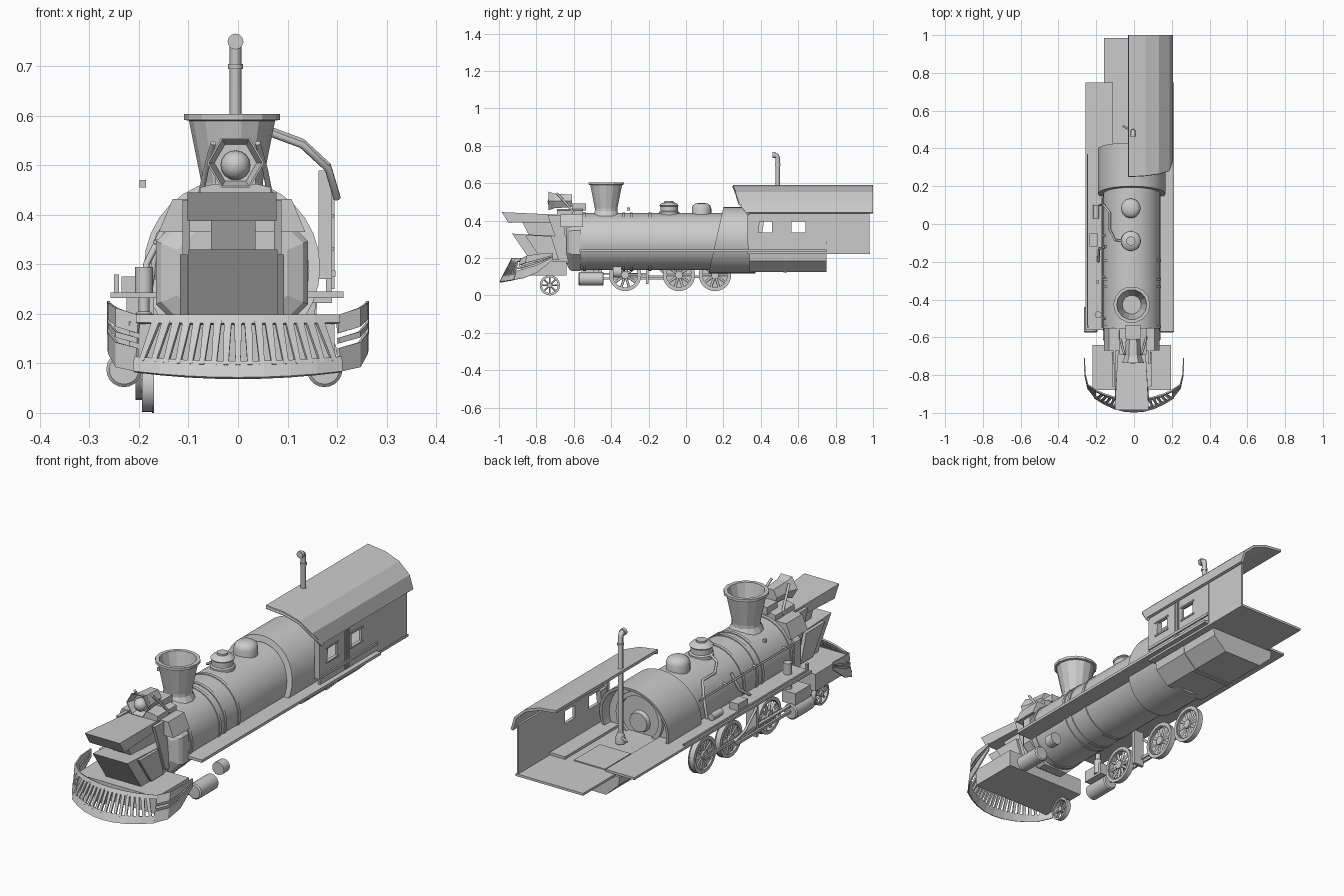
import bpy, bmesh
from math import sin, cos, pi, radians
from mathutils import Vector

CX = -0.012   # centre line of the boiler


def mesh(name, verts, faces, smooth=False):
    me = bpy.data.meshes.new(name)
    me.from_pydata([tuple(v) for v in verts], [], faces)
    bm = bmesh.new()
    bm.from_mesh(me)
    bmesh.ops.recalc_face_normals(bm, faces=bm.faces)
    bm.to_mesh(me)
    bm.free()
    ob = bpy.data.objects.new(name, me)
    bpy.context.collection.objects.link(ob)
    if smooth:
        bpy.ops.object.select_all(action='DESELECT')
        ob.select_set(True)
        bpy.context.view_layer.objects.active = ob
        bpy.ops.object.shade_smooth_by_angle(angle=radians(35))
    return ob


def loft(name, rings, caps=True, smooth=False, loop=False):
    n, m = len(rings[0]), len(rings)
    faces = []
    for r in range(m if loop else m - 1):
        for i in range(n):
            a, b, j = r * n, ((r + 1) % m) * n, (i + 1) % n
            faces.append((a + i, a + j, b + j, b + i))
    if caps and not loop:
        faces += [tuple(range(n)), tuple(range((m - 1) * n, m * n))]
    return mesh(name, [v for r in rings for v in r], faces, smooth)


def box(name, x0, x1, y0, y1, z0, z1):
    rect = lambda z: [(x0, y0, z), (x1, y0, z), (x1, y1, z), (x0, y1, z)]
    return loft(name, [rect(z0), rect(z1)])


def prism(name, pts, x0, x1):
    """Side profile (y, z) extruded across x."""
    return loft(name, [[(x, y, z) for y, z in pts] for x in (x0, x1)])


def turned(name, profile, c, axis='z', n=24, loop=False, smooth=True, turn=0.0):
    """Profile of (radius, height) turned round an axis through c."""
    rings = []
    for r, h in profile:
        ring = []
        for i in range(n):
            a = 2 * pi * i / n + turn
            u, v = r * cos(a), r * sin(a)
            p = {'z': (u, v, h), 'y': (u, h, v), 'x': (h, u, v)}[axis]
            ring.append(tuple(c[k] + p[k] for k in range(3)))
        rings.append(ring)
    return loft(name, rings, smooth=smooth, loop=loop)


def pipe(name, pts, r):
    cu = bpy.data.curves.new(name, 'CURVE')
    cu.dimensions = '3D'
    cu.bevel_depth, cu.bevel_resolution, cu.use_fill_caps = r, 2, True
    sp = cu.splines.new('POLY')
    sp.points.add(len(pts) - 1)
    for p, q in zip(sp.points, pts):
        p.co = (*q, 1)
    ob = bpy.data.objects.new(name, cu)
    bpy.context.collection.objects.link(ob)


def sheet(name, low, high, t=0.008):
    """Upright strip between two edge paths, given thickness."""
    n = len(low)
    ob = mesh(name, low + high, [(i, i + 1, n + i + 1, n + i) for i in range(n - 1)])
    so = ob.modifiers.new('thickness', 'SOLIDIFY')
    so.thickness, so.offset = t, 0
    return ob


# Boiler, bands and smokebox front
BC = (CX, 0, 0.287)
turned('boiler', [(0.152, -0.57), (0.152, 0.25)], BC, 'y', 32)
for y in (-0.55, -0.34, -0.30, -0.20):
    turned('boiler_band', [(0.152, y), (0.156, y), (0.156, y + 0.015), (0.152, y + 0.015)],
           BC, 'y', 32, loop=True)
turned('smokebox_front', [(0.12, -0.64), (0.155, -0.625), (0.166, -0.61), (0.166, -0.565)],
       (CX, 0, 0.283), 'y', 8, smooth=False, turn=pi / 8)
for s in (-1, 1):
    loft('front_shoulder', [[(CX + s * a, y, z) for a, z in
         ((0.03, 0.365), (0.148, 0.365), (0.12, 0.432), (0.03, 0.432))] for y in (-0.67, -0.55)])

# Wide firebox wrapper with slanted front edge, and the backhead inside
def wrap_ring(r, front):
    out = []
    for i in range(32):
        a = 2 * pi * i / 32
        z = r * sin(a)
        k = (z + 0.178) / 0.356
        out.append((CX + r * cos(a), (0.12 + 0.08 * k) if front else (0.37 + 0.06 * k), 0.294 + z))
    return out
loft('firebox_wrapper', [wrap_ring(0.178, True), wrap_ring(0.178, False),
                         wrap_ring(0.166, False), wrap_ring(0.15, True)], loop=True, smooth=True)
turned('backhead', [(0.168, 0.30), (0.168, 0.35)], (CX, 0, 0.294), 'y', 32)
turned('backhead_ring', [(0.10, 0.35), (0.12, 0.35), (0.12, 0.365), (0.10, 0.365)],
       (CX, 0, 0.31), 'y', 24, loop=True)
turned('fire_door', [(0.05, 0.35), (0.045, 0.37)], (CX, 0, 0.29), 'y', 12)
loft('firebox', [[(CX + a, y, z) for a, z in ((-0.17, 0.225), (-0.165, 0.185), (-0.10, 0.125),
     (0.10, 0.125), (0.165, 0.185), (0.17, 0.225))] for y in (0.34, 0.75)])
loft('firebox_strap', [[(CX + a, y, z) for a, z in ((-0.172, 0.225), (-0.169, 0.184), (-0.102, 0.121),
     (0.102, 0.121), (0.169, 0.184), (0.172, 0.225))] for y in (0.52, 0.54)])

# Smokestack, domes
turned('smokestack', [(0.075, 0.425), (0.062, 0.45), (0.062, 0.465), (0.087, 0.59), (0.097, 0.592),
       (0.097, 0.604), (0.08, 0.604), (0.05, 0.47)], (CX, -0.427, 0), n=14, smooth=False)
turned('steam_dome', [(0.054, 0.42), (0.054, 0.445), (0.047, 0.45), (0.047, 0.475), (0.052, 0.48),
       (0.04, 0.493), (0.024, 0.497), (0.024, 0.505)], (CX - 0.005, -0.09, 0), n=20)
turned('sand_dome', [(0.052, 0.42), (0.052, 0.465), (0.047, 0.48), (0.034, 0.49), (0.012, 0.494)],
       (CX - 0.005, 0.083, 0), n=20)

# Headlamp
turned('lamp_case', [(0.03, -0.66), (0.048, -0.71), (0.058, -0.735), (0.054, -0.735), (0.044, -0.705),
       (0.04, -0.69)], (-0.005, 0, 0.505), 'y', 6, smooth=False)
turned('lamp_body', [(0.045, -0.70), (0.038, -0.61)], (-0.005, 0, 0.505), 'y', 6, smooth=False)
turned('lamp_lens', [(0.03 * sin(a * pi / 8) + 1e-4, -0.71 - 0.03 * cos(a * pi / 8)) for a in range(9)],
       (-0.005, 0, 0.5), 'y', 16)
loft('lamp_base', [[(-0.005 + s * w, y, z) for s, y in ((-1, -0.69), (1, -0.69), (1, -0.55), (-1, -0.55))]
     for w, z in ((0.072, 0.43), (0.072, 0.455), (0.045, 0.462))])
box('lamp_rear_bracket', -0.045, 0.035, -0.61, -0.535, 0.455, 0.49)
for s in (-1, 1):
    pipe('lamp_brace', [(-0.005 + s * 0.07, -0.6, 0.44), (-0.005 + s * 0.06, -0.64, 0.49),
                        (-0.005 + s * 0.045, -0.69, 0.545)], 0.006)

# Front wedge: lower block, neck and overhanging top
prism('front_lower_block', [(-0.93, 0.33), (-0.64, 0.315), (-0.63, 0.17), (-0.82, 0.17)], -0.10, 0.08)
for s in (-1, 1):
    prism('front_lower_cheek', [(-0.86, 0.32), (-0.72, 0.318), (-0.68, 0.19), (-0.77, 0.19)],
          CX + s * 0.09, CX + s * 0.105)
prism('front_neck', [(-0.88, 0.40), (-0.64, 0.40), (-0.64, 0.30), (-0.83, 0.30)], -0.055, 0.035)
loft('front_top_block', [[(CX - w, y, z0), (CX + w, y, z0), (CX + w, y + dy, z1), (CX - w, y + dy, z1)]
     for w, y, dy, z0, z1 in ((0.09, -0.95, -0.035, 0.388, 0.445), (0.075, -0.70, 0, 0.39, 0.432),
                              (0.06, -0.60, 0, 0.39, 0.43))])
for s in (-1, 1):
    prism('front_side_plate', [(-0.74, 0.43), (-0.66, 0.43), (-0.63, 0.20), (-0.66, 0.20)],
          CX + s * 0.085, CX + s * 0.10)

# Pilot deck, slatted guard and swept wings
box('pilot_deck', -0.22, 0.195, -0.88, -0.64, 0.105, 0.185)
def guard(x, top):
    k = x / 0.21
    return Vector((x * 0.97, -0.93 + 0.05 * k * k, 0.197)) if top else \
        Vector((x, -0.995 + 0.075 * k * k, 0.07 + 0.013 * k * k))
xs = [-0.21 + 0.0525 * i for i in range(9)]
for name, a, b in (('guard_lower_rail', 0, 0.26), ('guard_upper_rail', 0.86, 1)):
    sheet(name, [guard(x, 0).lerp(guard(x, 1), a) for x in xs],
          [guard(x, 0).lerp(guard(x, 1), b) for x in xs])
for i in range(17):
    x = -0.2 + 0.025 * i
    fan = lambda q, t, w: guard(q * (1 - 0.1 * t) + w, 0).lerp(guard(q * (0.82 + 0.18 * (1 - t)) + w, 1), t)
    sheet('guard_slat', [fan(x, 0.2, -0.005), fan(x, 0.2, 0.005)], [fan(x, 0.9, -0.008), fan(x, 0.9, 0.008)])
for s in (-1, 1):
    low = [(s * 0.205, -0.922, 0.083), (s * 0.245, -0.87, 0.092), (s * 0.26, -0.80, 0.12), (s * 0.262, -0.71, 0.19)]
    high = [(s * 0.20, -0.88, 0.197), (s * 0.245, -0.85, 0.212), (s * 0.26, -0.79, 0.222), (s * 0.262, -0.71, 0.226)]
    mid = lambda t: [Vector(a).lerp(Vector(b), t) for a, b in zip(low, high)]
    for t0, t1 in ((0, 0.42), (0.5, 0.6), (0.68, 1)):
        sheet('guard_wing', mid(t0), mid(t1), 0.006)

# Running boards and cab floor
box('left_running_board', -0.258, -0.11, -0.56, 0.75, 0.232, 0.243)
box('right_running_board', 0.10, 0.213, -0.57, 0.75, 0.232, 0.245)
box('cab_floor', -0.158, 0.19, 0.33, 0.985, 0.222, 0.233)
box('board_edge_rail', -0.25, -0.243, -0.54, 0.37, 0.243, 0.252)
box('floor_hatch', -0.10, 0.06, 0.55, 0.74, 0.233, 0.238)

# Cab side wall with two windows
W0, W1 = 0.178, 0.19
box('cab_wall_lower', W0, W1, 0.335, 0.75, 0.245, 0.335)
box('cab_wall_upper', W0, W1, 0.335, 0.75, 0.395, 0.47)
prism('cab_wall_front_post', [(0.335, 0.33), (0.385, 0.33), (0.395, 0.40), (0.335, 0.40)], 0.165, W1)
box('cab_wall_middle', W0, W1, 0.46, 0.565, 0.33, 0.40)
box('cab_wall_rear_post', W0, W1, 0.64, 0.75, 0.33, 0.40)
box('cab_wall_front_pillar', 0.163, W1, 0.33, 0.35, 0.27, 0.49)
box('tender_wall', W0, 0.187, 0.75, 0.98, 0.23, 0.46)
for y in (0.515, 0.535):
    box('cab_wall_batten', W1, 0.195, y, y + 0.008, 0.25, 0.45)
box('cab_wall_sill', W1, 0.197, 0.335, 0.75, 0.275, 0.288)
for a, b in ((0.385, 0.46), (0.565, 0.64)):
    for z in (0.328, 0.395):
        box('window_trim', W1, 0.194, a - 0.008, b + 0.008, z, z + 0.007)

# Half roof with its raked front edge
roof = [(-0.03, 0.585, 0.25), (0.06, 0.574, 0.255), (0.13, 0.548, 0.265), (0.182, 0.50, 0.28), (0.2, 0.44, 0.33)]
ob = sheet('cab_roof', [(x, y, z) for x, z, y in roof], [(x, 1.0, z) for x, z, y in roof], 0.012)
pipe('roof_front_trim', [(x, y + 0.006, z - 0.006) for x, z, y in roof], 0.008)

# Tall pipe standing on the cab floor
pipe('tall_pipe', [(-0.005, 0.49, 0.235), (-0.005, 0.49, 0.735), (-0.005, 0.486, 0.747), (-0.005, 0.47, 0.752)], 0.012)
turned('pipe_collar', [(0.015, 0.695), (0.015, 0.705)], (-0.005, 0.49, 0), n=12)
turned('pipe_mouth', [(0.016, 0.462), (0.016, 0.478)], (-0.005, 0, 0.75), 'y', 12)
turned('pipe_valve', [(0.022, 0.24), (0.022, 0.265), (0.013, 0.29)], (-0.005, 0.49, 0), n=12)
pipe('pipe_lever', [(-0.005, 0.49, 0.27), (-0.06, 0.52, 0.27)], 0.005)

# Wheels on the left side
def wheel(name, x, y, z, r, w, spokes=8, plate=False):
    turned(name + '_rim', [(r * 0.8, -w), (r, -w), (r, w), (r * 0.8, w)], (x, y, z), 'x', 28, loop=True)
    turned(name + '_flange', [(r * 0.85, w), (r * 1.04, w), (r * 1.04, w + 0.004), (r * 0.85, w + 0.004)],
           (x, y, z), 'x', 28, loop=True)
    turned(name + '_hub', [(r * 0.25, -w * 1.2), (r * 0.25, w * 1.2)], (x, y, z), 'x', 12)
    for i in range(spokes):
        a = 2 * pi * i / spokes
        pipe(name + '_spoke', [(x, y + q * r * cos(a), z + q * r * sin(a)) for q in (0.2, 0.84)], r * 0.08)
    if plate:
        turned(name + '_plate', [(r * 0.85, -0.002), (r * 0.85, 0.002)], (x, y, z), 'x', 28)
wheel('front_wheel', -0.184, -0.728, 0.054, 0.052, 0.010)
for i, y in enumerate((-0.325, -0.038, 0.155)):
    wheel('drive_wheel', -0.195, y, 0.109, 0.083, 0.012, 10, i > 0)

# Cylinders, rods and brackets
for s, cx in ((-1, -0.23), (1, 0.175)):
    turned('drive_cylinder', [(0.03, -0.575), (0.036, -0.57), (0.036, -0.445), (0.03, -0.44)], (cx, 0, 0.088), 'y', 20)
turned('right_short_cylinder', [(0.03, -0.39), (0.03, -0.345)], (0.17, 0, 0.125), 'y', 16)
box('steam_chest', -0.25, -0.18, -0.56, -0.45, 0.12, 0.175)
box('coupling_rod', -0.219, -0.211, -0.335, 0.165, 0.093, 0.107)
box('piston_rod', -0.234, -0.224, -0.44, -0.04, 0.084, 0.096)
box('slide_bar', -0.234, -0.220, -0.44, -0.21, 0.112, 0.12)
box('rod_bracket', -0.225, -0.17, -0.215, -0.20, 0.06, 0.232)
pipe('valve_link', [(-0.225, -0.2, 0.2), (-0.22, -0.12, 0.12), (-0.222, -0.04, 0.1)], 0.006)

# Left side fittings: pump, boxes, pipes and handrail
turned('air_pump', [(0.018, 0.13), (0.018, 0.20), (0.011, 0.205), (0.011, 0.235), (0.018, 0.24), (0.018, 0.295)],
       (-0.19, -0.48, 0), n=14)
box('board_post', -0.25, -0.24, -0.55, -0.535, 0.232, 0.28)
box('tool_box', -0.235, -0.19, -0.12, -0.05, 0.243, 0.275)
turned('small_tank', [(0.016, 0.03), (0.016, 0.10)], (-0.20, 0, 0.262), 'y', 14)
box('loose_block', -0.199, -0.186, -0.315, -0.3, 0.455, 0.47)
pipe('dome_pipe', [(-0.05, -0.09, 0.455), (-0.10, -0.085, 0.425), (-0.128, -0.03, 0.40), (-0.128, 0.06, 0.40),
                   (-0.16, 0.10, 0.36), (-0.178, 0.10, 0.25)], 0.006)
pipe('feed_pipe', [(-0.15, -0.12, 0.37), (-0.185, -0.13, 0.30), (-0.19, -0.2, 0.25)], 0.007)
pipe('handrail', [(-0.168, -0.55, 0.345), (-0.168, 0.14, 0.345)], 0.004)
for y in (-0.5, -0.28, -0.06, 0.1):
    pipe('handrail_stanchion', [(-0.15, y, 0.345), (-0.17, y, 0.345)], 0.005)
